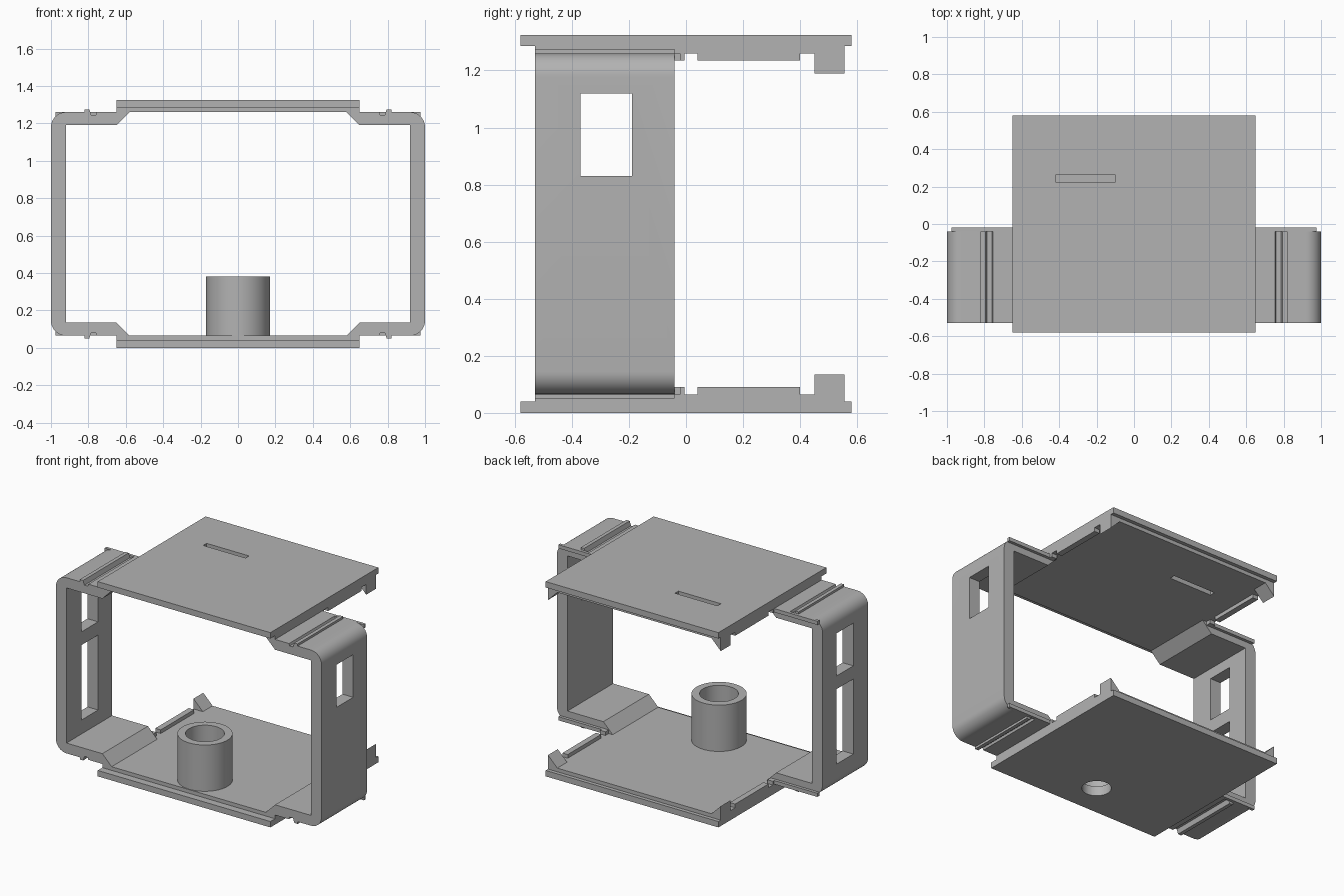
import bpy, bmesh, math
from mathutils import Vector

if "Cube" in bpy.data.objects:
    bpy.data.objects.remove(bpy.data.objects["Cube"], do_unlink=True)

HEIGHT = 1.325
FLOOR = 0.065      # top of the plate slab and underside of the arms
ARM_TOP = 0.135

grey = bpy.data.materials.new("light_grey")
grey.use_nodes = True
grey.diffuse_color = (0.45, 0.45, 0.45, 1)
grey.node_tree.nodes["Principled BSDF"].inputs["Base Color"].default_value = grey.diffuse_color


def add_object(name, bm):
    bmesh.ops.recalc_face_normals(bm, faces=bm.faces)
    mesh = bpy.data.meshes.new(name)
    bm.to_mesh(mesh)
    bm.free()
    mesh.materials.append(grey)
    obj = bpy.data.objects.new(name, mesh)
    bpy.context.collection.objects.link(obj)
    return obj


def extrude_y(name, profile, y0, y1):
    """Solid from an x-z outline, swept from y0 to y1."""
    bm = bmesh.new()
    face = bm.faces.new([bm.verts.new((x, y0, z)) for x, z in profile])
    swept = bmesh.ops.extrude_face_region(bm, geom=[face])["geom"]
    verts = [v for v in swept if isinstance(v, bmesh.types.BMVert)]
    bmesh.ops.translate(bm, verts=verts, vec=(0, y1 - y0, 0))
    return add_object(name, bm)


def box(name, x0, x1, y0, y1, z0, z1):
    return extrude_y(name, [(x0, z0), (x1, z0), (x1, z1), (x0, z1)], y0, y1)


def cylinder(name, radius, y, z0, z1, sides=64):
    circle = [(radius * math.cos(i * math.tau / sides),
               radius * math.sin(i * math.tau / sides)) for i in range(sides)]
    bm = bmesh.new()
    face = bm.faces.new([bm.verts.new((a, y + b, z0)) for a, b in circle])
    swept = bmesh.ops.extrude_face_region(bm, geom=[face])["geom"]
    verts = [v for v in swept if isinstance(v, bmesh.types.BMVert)]
    bmesh.ops.translate(bm, verts=verts, vec=(0, 0, z1 - z0))
    return add_object(name, bm)


def cut(obj, cutter):
    mod = obj.modifiers.new("cut", "BOOLEAN")
    mod.operation = "DIFFERENCE"
    mod.solver = "EXACT"
    mod.object = cutter
    bpy.context.view_layer.objects.active = obj
    bpy.ops.object.modifier_apply(modifier=mod.name)
    bpy.data.objects.remove(cutter, do_unlink=True)


def smooth(obj):
    bpy.ops.object.select_all(action="DESELECT")
    obj.select_set(True)
    bpy.context.view_layer.objects.active = obj
    bpy.ops.object.shade_smooth_by_angle(angle=math.radians(30))


def flip(z0, z1, top):
    return (HEIGHT - z1, HEIGHT - z0) if top else (z0, z1)


# Lower half of the side frame: wedge, arm, snap ridge, groove, round corner
RADIUS = 0.08
half = [(0.92, ARM_TOP), (0.65, ARM_TOP), (0.58, FLOOR),
        (0.755, FLOOR), (0.76, FLOOR + 0.015), (0.785, FLOOR + 0.015),
        (0.795, FLOOR - 0.015), (0.82, FLOOR - 0.015), (0.82, FLOOR)]
for i in range(11):
    a = -math.pi / 2 + i * math.pi / 20
    half.append((1 - RADIUS + RADIUS * math.cos(a),
                 FLOOR + RADIUS + RADIUS * math.sin(a)))
outline = half + [(x, HEIGHT - z) for x, z in reversed(half)]

for side, s in (("left", 1), ("right", -1)):
    frame = extrude_y(side + "_frame", [(s * x, z) for x, z in outline], -0.53, -0.04)
    cut(frame, box("window_cutter", s * 0.85, s * 1.1, -0.37, -0.19, 0.83, 1.12))
    if s < 0:
        cut(frame, box("window_cutter", s * 0.85, s * 1.1, -0.37, -0.19, 0.23, 0.74))
    smooth(frame)

    for level, top in (("lower", False), ("upper", True)):
        tag = f"{level}_{side}_"
        # Thin lip along the back of each arm
        box(tag + "arm_lip", s * 0.64, s * 0.975, -0.04, -0.02, *flip(FLOOR, 0.09, top))
        # Edge rail with a notch
        for part, y0, y1 in (("short_rail", -0.04, -0.005), ("long_rail", 0.04, 0.40)):
            box(tag + part, s * 0.61, s * 0.65, y0, y1, *flip(0.06, 0.09, top))
        # Triangular corner tab
        tri = [(0.58, FLOOR), (0.65, FLOOR), (0.65, ARM_TOP)]
        extrude_y(tag + "corner_tab",
                  [(s * x, HEIGHT - z if top else z) for x, z in tri], 0.45, 0.555)

# Bottom and top plates, each with a stepped inner slab
for level, top in (("bottom", False), ("top", True)):
    rows = [(-0.58, 0), (0.58, 0), (0.58, 0.04), (0.555, 0.04),
            (0.555, FLOOR), (-0.53, FLOOR), (-0.53, 0.04), (-0.58, 0.04)]
    bm = bmesh.new()
    face = bm.faces.new([bm.verts.new((-0.65, y, HEIGHT - z if top else z)) for y, z in rows])
    swept = bmesh.ops.extrude_face_region(bm, geom=[face])["geom"]
    bmesh.ops.translate(bm, verts=[v for v in swept if isinstance(v, bmesh.types.BMVert)],
                        vec=(1.3, 0, 0))
    plate = add_object(level + "_plate", bm)
    if top:
        cut(plate, box("slot_cutter", -0.42, -0.10, 0.225, 0.262, 1.1, 1.5))
    else:
        cut(plate, cylinder("hole_cutter", 0.09, -0.355, -0.1, 0.2))

# Hollow post on the bottom plate
post = cylinder("hollow_post", 0.17, -0.355, FLOOR - 0.01, 0.38)
cut(post, cylinder("bore_cutter", 0.12, -0.355, 0, 0.5))
smooth(post)
